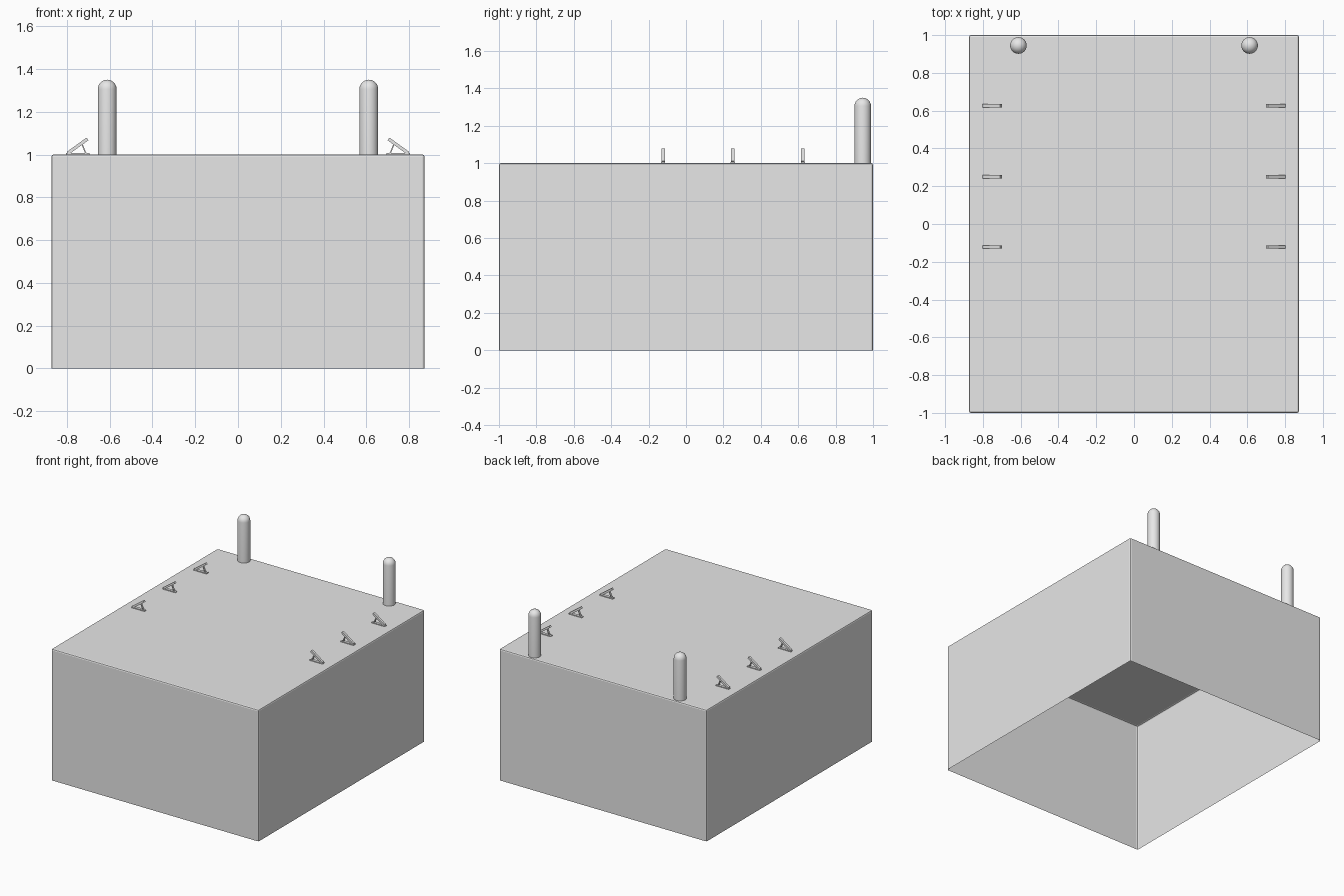
import bpy
import bmesh
import math
from mathutils import Vector

if "Cube" in bpy.data.objects:
    bpy.data.objects.remove(bpy.data.objects["Cube"])

# Single plain grey
GREY = (0.8, 0.8, 0.8, 1)
grey = bpy.data.materials.new("light_grey")
grey.use_nodes = True
grey.diffuse_color = GREY
grey.node_tree.nodes["Principled BSDF"].inputs["Base Color"].default_value = GREY

HALF_X, HALF_Y, DECK = 0.873, 1.0, 1.0


def add_object(name, bm, smooth=False):
    mesh = bpy.data.meshes.new(name)
    bm.to_mesh(mesh)
    bm.free()
    mesh.materials.append(grey)
    obj = bpy.data.objects.new(name, mesh)
    bpy.context.collection.objects.link(obj)
    if smooth:
        bpy.ops.object.select_all(action="DESELECT")
        obj.select_set(True)
        bpy.context.view_layer.objects.active = obj
        bpy.ops.object.shade_smooth_by_angle(angle=math.radians(40))
    return obj


def add_prism(bm, profile, y, width):
    """Extrude an x-z outline along y, centred on y."""
    verts = [bm.verts.new((x, y - width / 2, z)) for x, z in profile]
    face = bm.faces.new(verts)
    new = bmesh.ops.extrude_face_region(bm, geom=[face])["geom"]
    moved = [v for v in new if isinstance(v, bmesh.types.BMVert)]
    bmesh.ops.translate(bm, verts=moved, vec=(0, width, 0))


def bar_outline(start, end, thickness):
    """Rectangle outline around the line from start to end."""
    a, b = Vector(start), Vector(end)
    d = (b - a).normalized() * thickness / 2
    n = Vector((-d.y, d.x))
    return [a + n, b + n, b - n, a - n]


# Block: open-bottomed shell with softened top and corner edges
bm = bmesh.new()
bmesh.ops.create_cube(bm, size=2)
bmesh.ops.scale(bm, vec=(HALF_X, HALF_Y, DECK / 2), verts=bm.verts)
bmesh.ops.translate(bm, vec=(0, 0, DECK / 2), verts=bm.verts)
bm.normal_update()
bottom = [f for f in bm.faces if f.normal.z < -0.5]
bmesh.ops.delete(bm, geom=bottom, context="FACES_ONLY")
edges = [e for e in bm.edges if not e.is_boundary]
bmesh.ops.bevel(bm, geom=edges, offset=0.01, segments=2, profile=0.5,
                affect="EDGES")
add_object("dock_block", bm)

for side, label in ((1, "left"), (-1, "right")):
    # Bollard: round post with a domed top
    bm = bmesh.new()
    radius, top = 0.044, 1.35
    outline = [(radius, DECK - 0.01)]
    for i in range(7):
        a = math.pi / 2 * i / 6
        outline.append((radius * math.cos(a), top - radius + radius * math.sin(a)))
    verts = [bm.verts.new((r, 0, z)) for r, z in outline]
    profile = [bm.edges.new(pair) for pair in zip(verts, verts[1:])]
    bmesh.ops.spin(bm, geom=verts + profile, cent=(0, 0, 0), axis=(0, 0, 1),
                   angle=math.tau, steps=32)
    bmesh.ops.remove_doubles(bm, verts=bm.verts, dist=0.0005)
    bmesh.ops.recalc_face_normals(bm, faces=bm.faces)
    post = add_object(label + "_bollard", bm, smooth=True)
    post.location = (side * 0.612, 0.945, 0)

    # Cleats: foot plate, sloping arm and small strut
    for row, y in zip(("front", "middle", "back"), (-0.122, 0.25, 0.625)):
        bm = bmesh.new()
        add_prism(bm, bar_outline((side * 0.695, 1.003), (side * 0.805, 1.003), 0.006),
                  y, 0.022)
        add_prism(bm, bar_outline((side * 0.797, 1.006), (side * 0.704, 1.073), 0.015),
                  y, 0.018)
        add_prism(bm, bar_outline((side * 0.711, 1.003), (side * 0.73, 1.05), 0.006),
                  y, 0.014)
        bmesh.ops.recalc_face_normals(bm, faces=bm.faces)
        add_object(label + "_" + row + "_cleat", bm)
